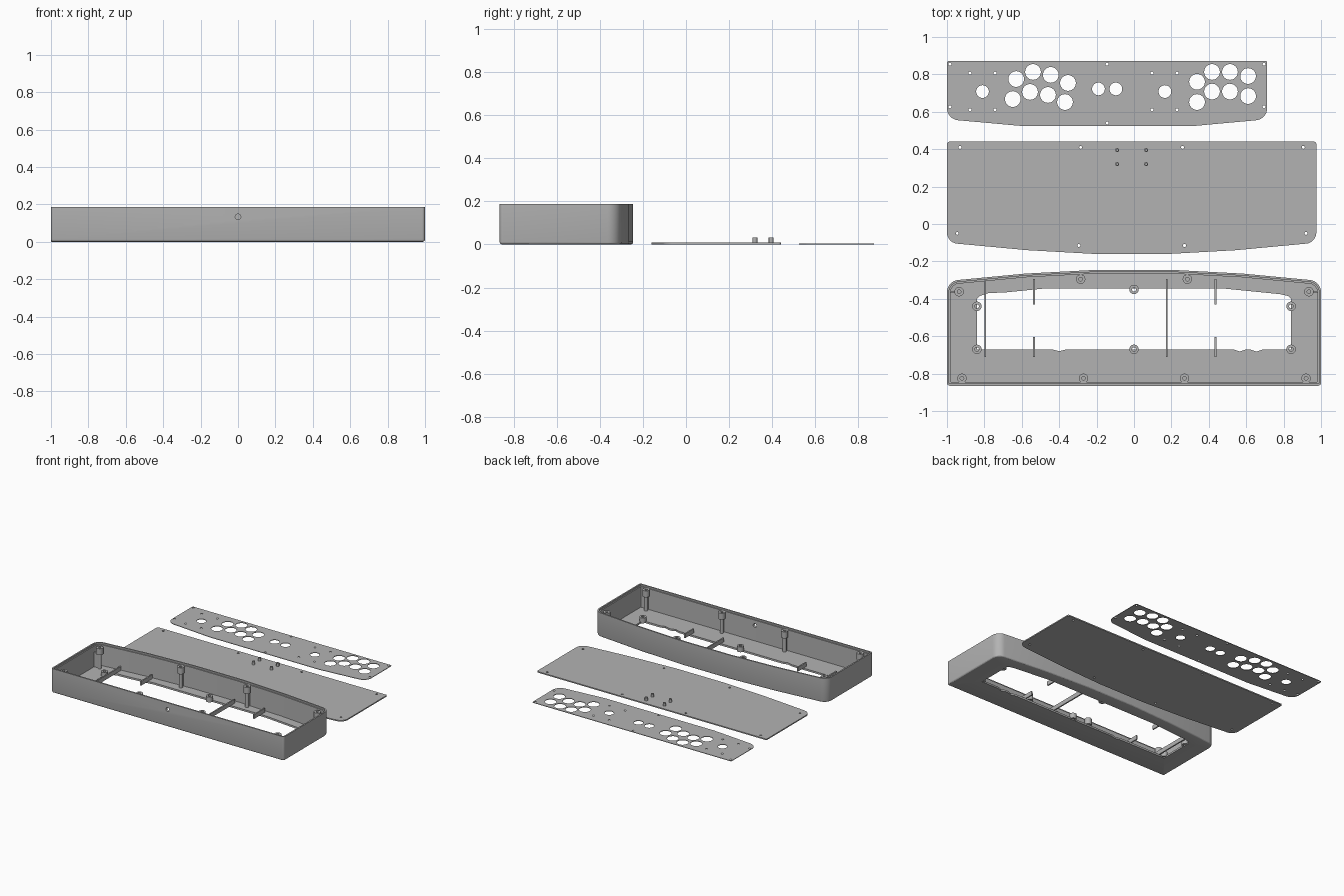
import bpy, bmesh, math
from mathutils import Vector

if "Cube" in bpy.data.objects:
    bpy.data.objects.remove(bpy.data.objects["Cube"])

grey = bpy.data.materials.new("plain grey")
grey.diffuse_color = (0.45, 0.45, 0.45, 1)
grey.use_nodes = True
grey.node_tree.nodes["Principled BSDF"].inputs["Base Color"].default_value = grey.diffuse_color


def finish(name, bm):
    """Turn a bmesh into a smooth shaded object with sharp edges kept."""
    bmesh.ops.recalc_face_normals(bm, faces=bm.faces)
    me = bpy.data.meshes.new(name)
    bm.to_mesh(me)
    bm.free()
    me.materials.append(grey)
    me.shade_smooth()
    me.set_sharp_from_angle(angle=math.radians(30))
    ob = bpy.data.objects.new(name, me)
    bpy.context.collection.objects.link(ob)
    return ob


def outline(corners, inset=0.0, steps=8):
    """Counter-clockwise (x, y, radius) corners -> inset, rounded point loop."""
    n = len(corners)
    pts = [Vector(c[:2]) for c in corners]
    moved = []
    for i in range(n):
        a = (pts[i] - pts[i - 1]).normalized()
        b = (pts[(i + 1) % n] - pts[i]).normalized()
        na, nb = Vector((-a.y, a.x)), Vector((-b.y, b.x))
        moved.append(pts[i] + (na + nb) * inset / (1 + na.dot(nb)))
    loop = []
    for i in range(n):
        if corners[i][2] == 0:
            loop.append(moved[i])
            continue
        r = max(corners[i][2] - inset, 0.003)
        a = (moved[i - 1] - moved[i]).normalized()
        b = (moved[(i + 1) % n] - moved[i]).normalized()
        half = a.angle(b) / 2
        centre = moved[i] + (a + b).normalized() * r / math.sin(half)
        start = moved[i] + a * r / math.tan(half) - centre
        end = moved[i] + b * r / math.tan(half) - centre
        sweep = start.angle(end)
        for k in range(steps + 1):
            t = k / steps
            loop.append(centre + (start * math.sin((1 - t) * sweep)
                                  + end * math.sin(t * sweep)) / math.sin(sweep))
    return loop


def circle(x, y, r, n=24):
    return [Vector((x + r * math.cos(2 * math.pi * k / n),
                    y + r * math.sin(2 * math.pi * k / n))) for k in range(n)]


def ring(bm, loop, z):
    vs = [bm.verts.new((p.x, p.y, z)) for p in loop]
    return vs, [bm.edges.new((vs[i - 1], vs[i])) for i in range(len(vs))]


def bridge(bm, a, b):
    for i in range(len(a)):
        bm.faces.new((a[i - 1], a[i], b[i], b[i - 1]))


def fill(bm, edges):
    bmesh.ops.triangle_fill(bm, edges=edges, use_beauty=True, normal=(0, 0, 1))


def add_plate(bm, loops, z0, z1):
    """Flat slab: the first loop is the edge, the others are holes."""
    low, high = [], []
    for loop in loops:
        a, ea = ring(bm, loop, z0)
        b, eb = ring(bm, loop, z1)
        low += ea
        high += eb
        bridge(bm, a, b)
    fill(bm, low)
    fill(bm, high)


def plate(name, loops, z0, z1):
    bm = bmesh.new()
    add_plate(bm, loops, z0, z1)
    return finish(name, bm)


def box(bm, x0, x1, y0, y1, z0, z1):
    add_plate(bm, [[Vector(p) for p in ((x0, y0), (x1, y0), (x1, y1), (x0, y1))]], z0, z1)


# --- case: open tray with a window in its floor ---
H, STEP, FLOOR = 0.187, 0.175, 0.014
case_corners = [(-1, -0.865, 0.016), (1, -0.865, 0.016), (1, -0.305, 0.065),
                (0.58, -0.265, 0), (0.2, -0.245, 0), (-0.2, -0.245, 0),
                (-0.58, -0.265, 0), (-1, -0.305, 0.065)]
window = [Vector(p) for p in (
    (-0.84, -0.67), (-0.44, -0.67), (-0.40, -0.68), (-0.36, -0.67),
    (0.53, -0.67), (0.565, -0.682), (0.60, -0.67), (0.62, -0.67),
    (0.655, -0.682), (0.69, -0.67), (0.84, -0.67), (0.84, -0.40), (0.825, -0.385),
    (0.78, -0.375), (0.48, -0.345), (-0.48, -0.345), (-0.68, -0.365),
    (-0.78, -0.37), (-0.825, -0.385), (-0.84, -0.40))]
section = [(0.012, 0), (0.0060, 0.0016), (0.0016, 0.006), (0, 0.012),
           (0, H), (0.011, H), (0.011, STEP), (0.02, STEP), (0.02, FLOOR)]
bm = bmesh.new()
rings = [ring(bm, outline(case_corners, d), z) for d, z in section]
for (a, _), (b, _) in zip(rings, rings[1:]):
    bridge(bm, a, b)
low, low_edges = ring(bm, window, 0)
high, high_edges = ring(bm, window, FLOOR)
bridge(bm, low, high)
fill(bm, rings[0][1] + low_edges)
fill(bm, rings[-1][1] + high_edges)
case = finish("case", bm)

# round cable hole through the front wall
bm = bmesh.new()
bmesh.ops.create_cone(bm, cap_ends=True, segments=24, radius1=0.015, radius2=0.015, depth=0.1)
cutter = finish("hole_cutter", bm)
cutter.location = (0, -0.865, 0.133)
cutter.rotation_euler = (math.pi / 2, 0, 0)
mod = case.modifiers.new("cable_hole", 'BOOLEAN')
mod.operation, mod.solver, mod.object = 'DIFFERENCE', 'EXACT', cutter
bpy.context.view_layer.objects.active = case
bpy.ops.object.modifier_apply(modifier=mod.name)
bpy.data.objects.remove(cutter)
case.data.set_sharp_from_angle(angle=math.radians(30))

# --- screw towers: ring on a slim post, tied to the wall by a fin ---
bm = bmesh.new()
for s in (-1, 1):
    for x, y, wall in ((0.935, -0.362, 0), (0.285, -0.295, -0.268),
                       (0.92, -0.825, -0.85), (0.27, -0.825, -0.85)):
        x *= s
        add_plate(bm, [circle(x, y, 0.025), circle(x, y, 0.010, 16)], 0.125, STEP)
        add_plate(bm, [circle(x, y, 0.014, 16)], FLOOR - 0.004, 0.126)
        if wall:
            box(bm, x - 0.005, x + 0.005, min(y, wall), max(y, wall), FLOOR - 0.004, 0.126)
        else:
            box(bm, min(x, s * 0.985), max(x, s * 0.985), y - 0.005, y + 0.005,
                FLOOR - 0.004, 0.126)
finish("screw_towers", bm)

# --- low bosses round the window ---
bm = bmesh.new()
for x, y in ((-0.84, -0.44), (0.84, -0.44), (-0.84, -0.67), (0.84, -0.67),
             (0, -0.35), (0, -0.67)):
    add_plate(bm, [circle(x, y, 0.025), circle(x, y, 0.011, 16)], 0.004, 0.045)
finish("window_bosses", bm)

# --- thin ribs across the window ---
bm = bmesh.new()
for x, spans in ((-0.795, [(-0.71, -0.295)]), (0.175, [(-0.71, -0.295)]),
                 (-0.535, [(-0.71, -0.605), (-0.43, -0.295)]),
                 (0.435, [(-0.71, -0.605), (-0.43, -0.295)])):
    for y0, y1 in spans:
        box(bm, x - 0.005, x + 0.005, y0, y1, FLOOR - 0.002, 0.045)
finish("ribs", bm)

# --- base cover with screw holes ---
cover = [(-1, 0.44, 0.012), (-1, -0.10, 0.06), (-0.57, -0.14, 0), (-0.21, -0.16, 0),
         (0.185, -0.16, 0), (0.545, -0.14, 0), (0.975, -0.10, 0.06), (0.975, 0.44, 0.012)]
holes = [(-0.93, 0.41), (-0.285, 0.41), (0.26, 0.41), (0.905, 0.41),
         (-0.945, -0.05), (-0.295, -0.115), (0.27, -0.115), (0.92, -0.05)]
plate("base_cover", [outline(cover)] + [circle(x, y, 0.008, 16) for x, y in holes], 0, 0.009)

# four hollow standoffs on the cover
bm = bmesh.new()
for x in (-0.09, 0.065):
    for y in (0.32, 0.395):
        add_plate(bm, [circle(x, y, 0.011, 16), circle(x, y, 0.005, 12)], 0.008, 0.033)
finish("standoffs", bm)

# --- button panel with large, medium and screw holes ---
panel = [(-1, 0.872, 0.01), (-1, 0.56, 0.065), (-0.61, 0.525, 0), (0.33, 0.525, 0),
         (0.712, 0.56, 0.065), (0.712, 0.872, 0.01)]
large = [(-0.63, 0.775), (-0.54, 0.813), (-0.445, 0.797), (-0.353, 0.754),
         (-0.648, 0.668), (-0.556, 0.706), (-0.46, 0.69), (-0.369, 0.652)]
large += [(0.337, 0.76), (0.417, 0.813), (0.513, 0.813), (0.61, 0.791),
          (0.337, 0.652), (0.417, 0.708), (0.513, 0.708), (0.61, 0.684)]
medium = [(-0.81, 0.708), (-0.19, 0.722), (-0.097, 0.722), (0.165, 0.708)]
screws = [(-0.984, 0.855), (-0.144, 0.855), (0.695, 0.855),
          (-0.984, 0.626), (-0.144, 0.54), (0.695, 0.626)]
screws += [(x, y) for x in (-0.877, -0.743, 0.096, 0.23) for y in (0.61, 0.807)]
plate("button_panel", [outline(panel)] + [circle(x, y, 0.042, 32) for x, y in large]
      + [circle(x, y, 0.034, 32) for x, y in medium]
      + [circle(x, y, 0.008, 12) for x, y in screws], 0, 0.004)
